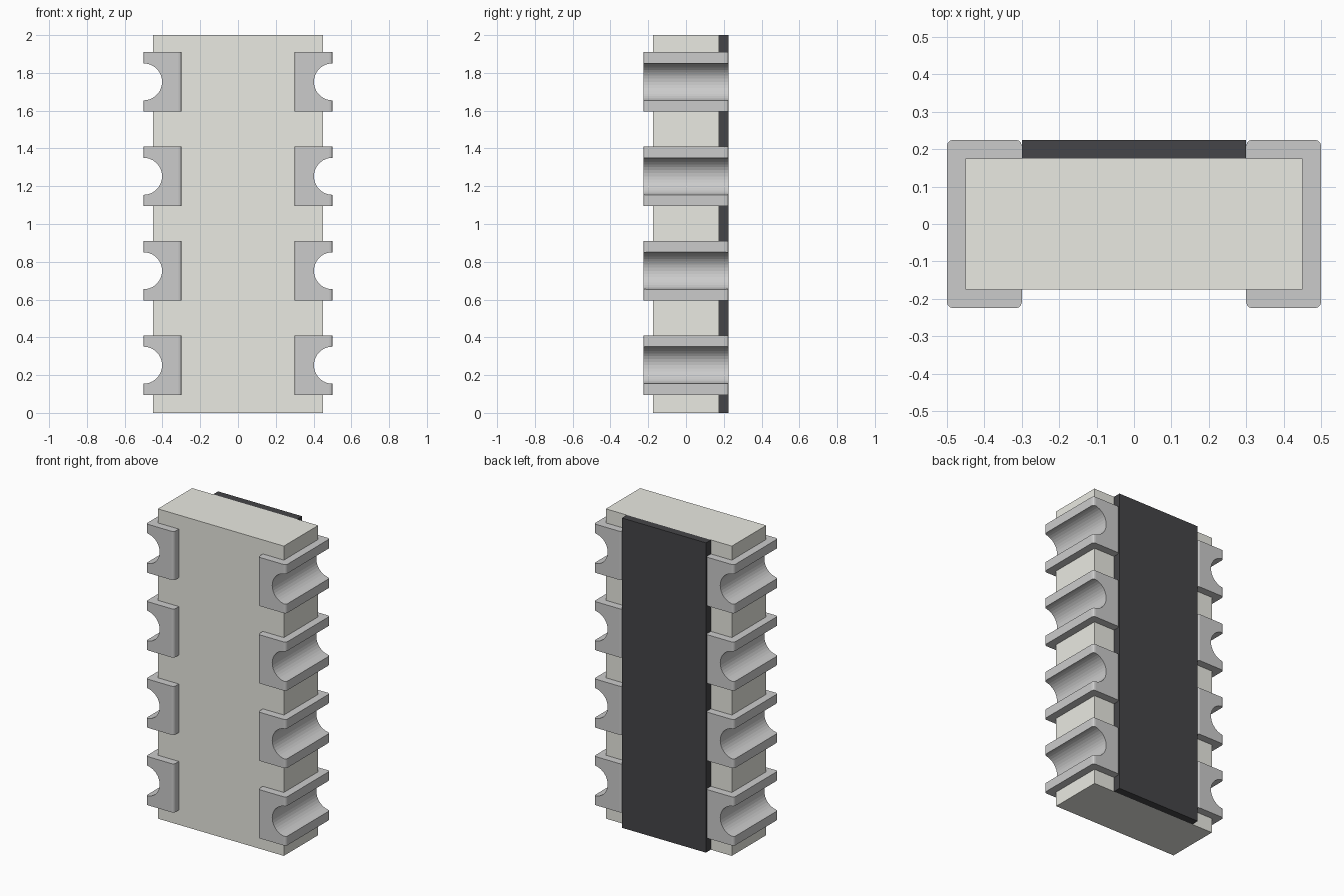
import bpy, bmesh, math

if "Cube" in bpy.data.objects:
    bpy.data.objects.remove(bpy.data.objects["Cube"])

PADS = 4
PITCH = 0.5
Z0 = 0.2525          # height of the lowest pad centre
HALF_PAD = 0.157
GROOVE_R = 0.098


def material(name, rgb):
    m = bpy.data.materials.new(name)
    m.diffuse_color = (*rgb, 1)
    m.use_nodes = True
    m.node_tree.nodes["Principled BSDF"].inputs["Base Color"].default_value = m.diffuse_color
    return m


def prism(name, outline, axis_point, depth, mat=None):
    """Extrude a 2D outline; axis_point maps (u, v) to a 3D point, depth is a vector."""
    bm = bmesh.new()
    face = bm.faces.new([bm.verts.new(axis_point(u, v)) for u, v in outline])
    ext = bmesh.ops.extrude_face_region(bm, geom=[face])
    verts = [g for g in ext["geom"] if isinstance(g, bmesh.types.BMVert)]
    bmesh.ops.translate(bm, verts=verts, vec=depth)
    bmesh.ops.recalc_face_normals(bm, faces=bm.faces[:])
    me = bpy.data.meshes.new(name)
    bm.to_mesh(me)
    bm.free()
    ob = bpy.data.objects.new(name, me)
    bpy.context.collection.objects.link(ob)
    if mat:
        me.materials.append(mat)
    return ob


ceramic = material("ceramic", (0.82, 0.82, 0.76))
metal = material("metal", (0.78, 0.78, 0.76))
dark = material("dark_glaze", (0.06, 0.06, 0.065))

# Ceramic body: side profile with pockets where the grooves pass
right = [(0.45, 0)]
for i in range(PADS):
    z = Z0 + i * PITCH
    right += [(0.45, z - 0.12), (0.37, z - 0.12), (0.37, z + 0.12), (0.45, z + 0.12)]
right.append((0.45, 2))
body_outline = right + [(-x, z) for x, z in reversed(right)]
prism("ceramic_body", body_outline, lambda x, z: (x, -0.175, z), (0, 0.35, 0), ceramic)

# Dark protective layer on the back
prism("back_coating", [(-0.3, 0), (0.3, 0), (0.3, 2), (-0.3, 2)],
      lambda x, z: (x, 0.175, z), (0, 0.05, 0), dark)

# Terminal: rounded rectangle seen from above
R = 0.016
outline = []
for cx, cy, start in ((0.5 - R, 0.225 - R, 0), (0.3 + R, 0.225 - R, 90),
                      (0.3 + R, -0.225 + R, 180), (0.5 - R, -0.225 + R, 270)):
    for k in range(4):
        a = math.radians(start + 30 * k)
        outline.append((cx + R * math.cos(a), cy + R * math.sin(a)))
pads = prism("terminals", outline, lambda x, y: (x, y, Z0 - HALF_PAD),
             (0, 0, 2 * HALF_PAD), metal)

# Round groove cut through the terminal
circle = [(0.5 + GROOVE_R * math.cos(math.tau * k / 36),
           Z0 + GROOVE_R * math.sin(math.tau * k / 36)) for k in range(36)]
cutter = prism("groove_cutter", circle, lambda x, z: (x, -0.4, z), (0, 0.8, 0), metal)
cutter.hide_render = True

cut = pads.modifiers.new("groove", "BOOLEAN")
cut.operation = "DIFFERENCE"
cut.solver = "EXACT"
cut.object = cutter

# Repeat upwards and mirror to the other side
arr = pads.modifiers.new("row", "ARRAY")
arr.count = PADS
arr.use_relative_offset = False
arr.use_constant_offset = True
arr.constant_offset_displace = (0, 0, PITCH)
mir = pads.modifiers.new("mirror", "MIRROR")
mir.use_axis = (True, False, False)

bpy.context.view_layer.objects.active = pads
for name in ("groove", "row", "mirror"):
    bpy.ops.object.modifier_apply(modifier=name)
bpy.data.objects.remove(cutter)
